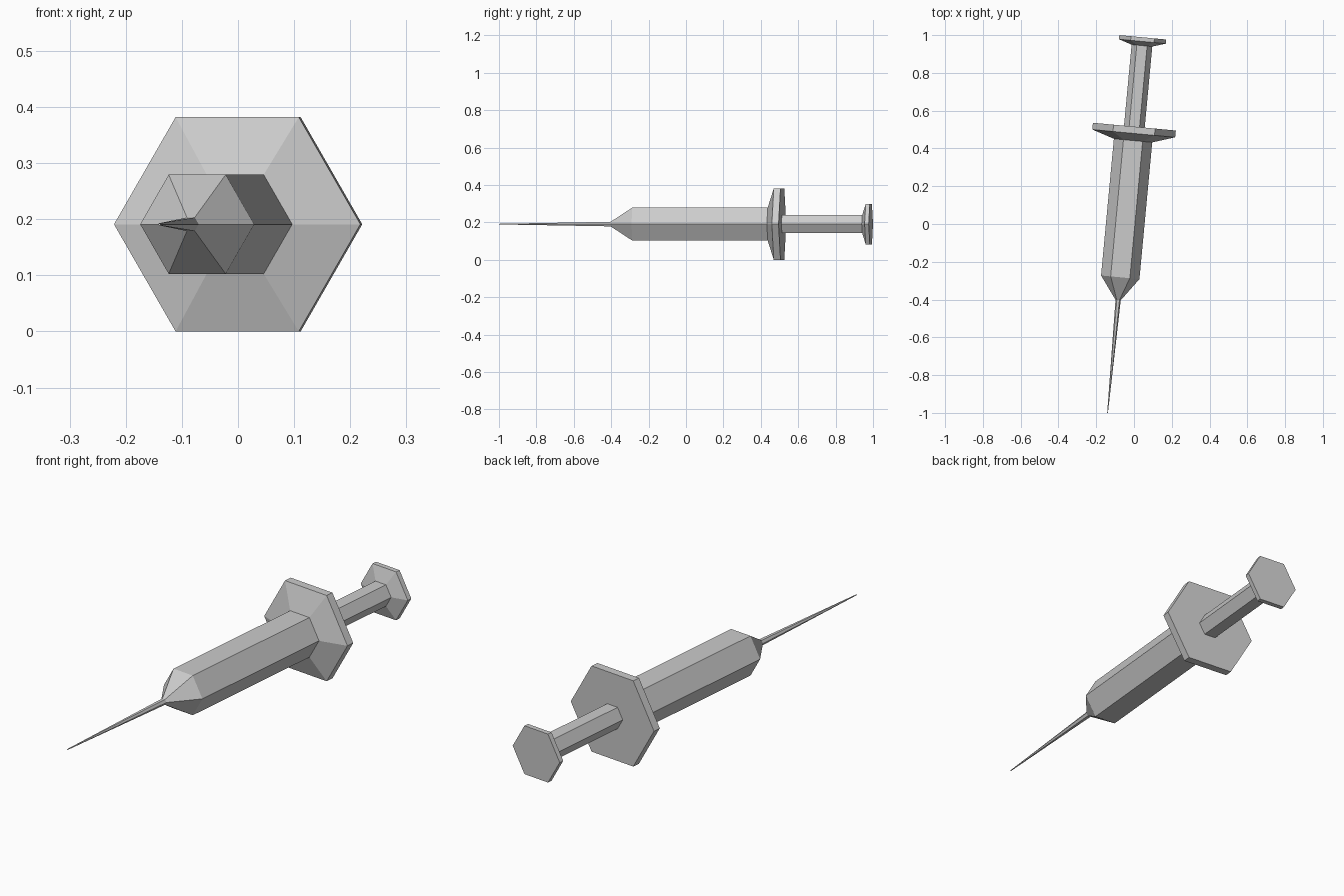
import bpy, bmesh, math
from mathutils import Matrix

cube = bpy.data.objects.get("Cube")
if cube:
    bpy.data.objects.remove(cube)

grey = bpy.data.materials.new("light_grey")
grey.use_nodes = True
colour = (0.6, 0.6, 0.6, 1)
grey.diffuse_color = colour
grey.node_tree.nodes["Principled BSDF"].inputs["Base Color"].default_value = colour

SIDES = 6
# Local z is the long axis; lay it along +y with a slight turn towards +x
place = (Matrix.Translation((-0.14, -1, 0.191))
         @ Matrix.Rotation(math.radians(-5.35), 4, "Z")
         @ Matrix.Rotation(math.radians(-90), 4, "X"))


def lathe(name, profile):
    """Flat-sided closed solid from (radius, distance along axis) pairs."""
    bm = bmesh.new()
    rings = []
    for radius, dist in profile:
        angles = [math.tau * i / SIDES for i in range(SIDES)]
        rings.append([bm.verts.new((radius * math.cos(a), radius * math.sin(a), dist))
                      for a in angles])
    for low, high in zip(rings, rings[1:]):
        for i in range(SIDES):
            j = (i + 1) % SIDES
            bm.faces.new((low[i], low[j], high[j], high[i]))
    bm.faces.new(rings[0][::-1])
    bm.faces.new(rings[-1])
    bm.transform(place)
    bmesh.ops.recalc_face_normals(bm, faces=bm.faces)
    mesh = bpy.data.meshes.new(name)
    bm.to_mesh(mesh)
    bm.free()
    mesh.materials.append(grey)
    obj = bpy.data.objects.new(name, mesh)
    bpy.context.collection.objects.link(obj)


# Thin needle tapering to a point
lathe("needle", [(0.002, 0), (0.014, 0.6)])
# Barrel with tapered nose and bevelled finger flange
lathe("barrel", [(0.014, 0.6), (0.102, 0.721), (0.102, 1.448),
                 (0.2205, 1.486), (0.2205, 1.522)])
# Plunger rod with bevelled thumb pad
lathe("plunger", [(0.055, 1.522), (0.055, 1.953), (0.1245, 1.975), (0.1245, 1.997)])
